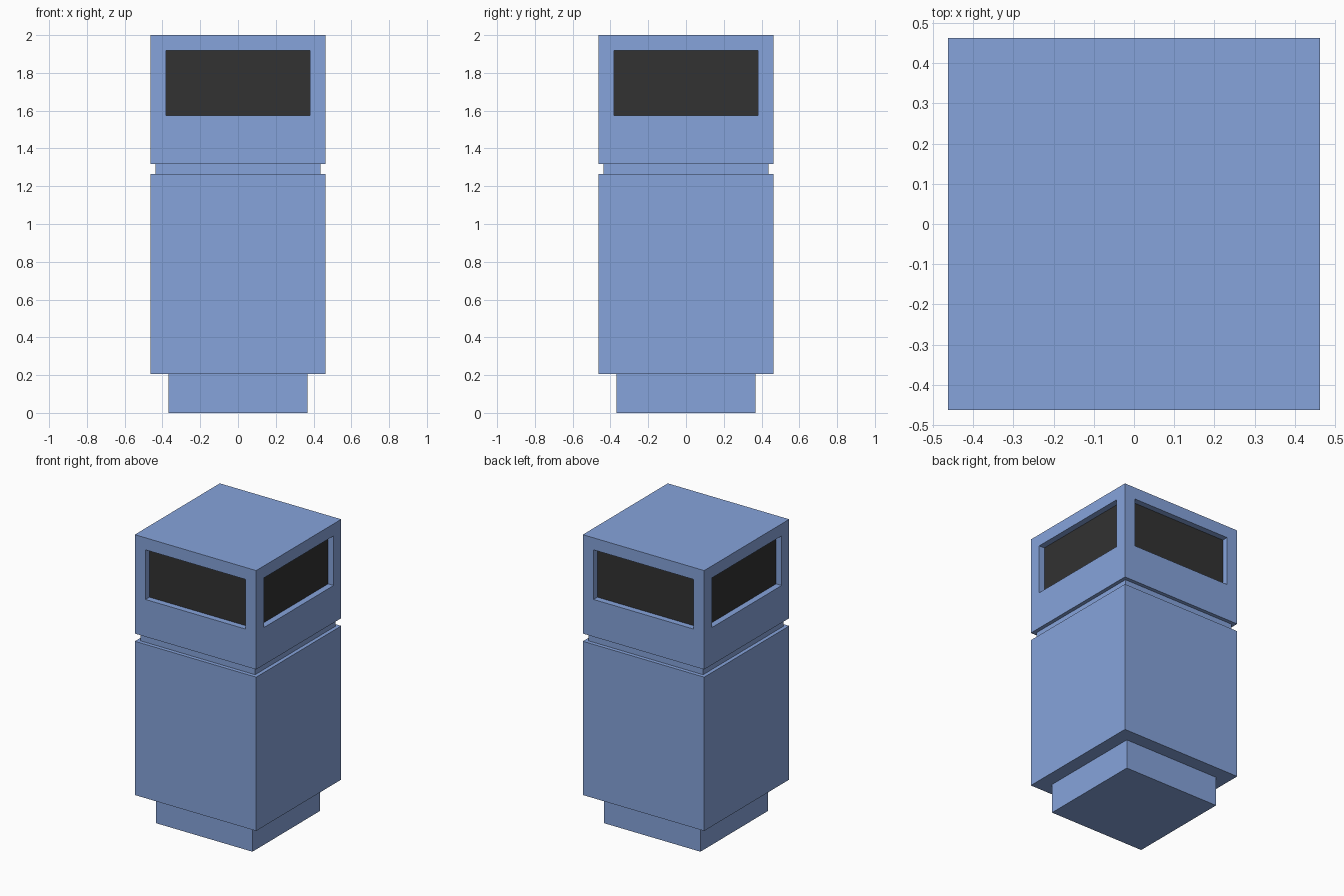
import bpy, bmesh

if "Cube" in bpy.data.objects:
    bpy.data.objects.remove(bpy.data.objects["Cube"])


def material(name, rgb):
    m = bpy.data.materials.new(name)
    m.diffuse_color = (*rgb, 1)
    m.use_nodes = True
    m.node_tree.nodes["Principled BSDF"].inputs["Base Color"].default_value = m.diffuse_color
    return m


BLUE = material("blue_paint", (0.24, 0.37, 0.71))
DARK = material("dark_opening", (0.032, 0.032, 0.032))


def box(name, half, z0, z1, edit=None):
    """Square block of the given half width between two heights."""
    bm = bmesh.new()
    bmesh.ops.create_cube(bm, size=1)
    for v in bm.verts:
        v.co.x *= 2 * half
        v.co.y *= 2 * half
        v.co.z = z1 if v.co.z > 0 else z0
    if edit:
        edit(bm)
    mesh = bpy.data.meshes.new(name)
    bm.to_mesh(mesh)
    bm.free()
    mesh.materials.append(BLUE)
    mesh.materials.append(DARK)
    ob = bpy.data.objects.new(name, mesh)
    bpy.context.collection.objects.link(ob)
    return ob


def cut_windows(bm, margin=0.117, sill=1.575, depth=0.042):
    """Recess a dark opening into each of the four sides."""
    bm.normal_update()
    sides = [f for f in bm.faces if abs(f.normal.z) < 0.5]
    bmesh.ops.inset_individual(bm, faces=sides, thickness=margin)
    for f in sides:
        mid = f.calc_center_median().z
        for v in f.verts:
            if v.co.z < mid:
                v.co.z = sill
    bm.normal_update()
    floors = bmesh.ops.extrude_discrete_faces(bm, faces=sides)["faces"]
    for f in floors:
        f.normal_update()
        bmesh.ops.translate(bm, verts=f.verts, vec=-f.normal * depth)
        f.material_index = 1
    bmesh.ops.recalc_face_normals(bm, faces=bm.faces)


# Plinth, bin body, shadow gap and hood with four openings
box("plinth", 0.368, 0, 0.205)
box("bin_body", 0.463, 0.205, 1.265)
box("neck", 0.437, 1.265, 1.318)
box("hood", 0.463, 1.318, 2.0, cut_windows)
